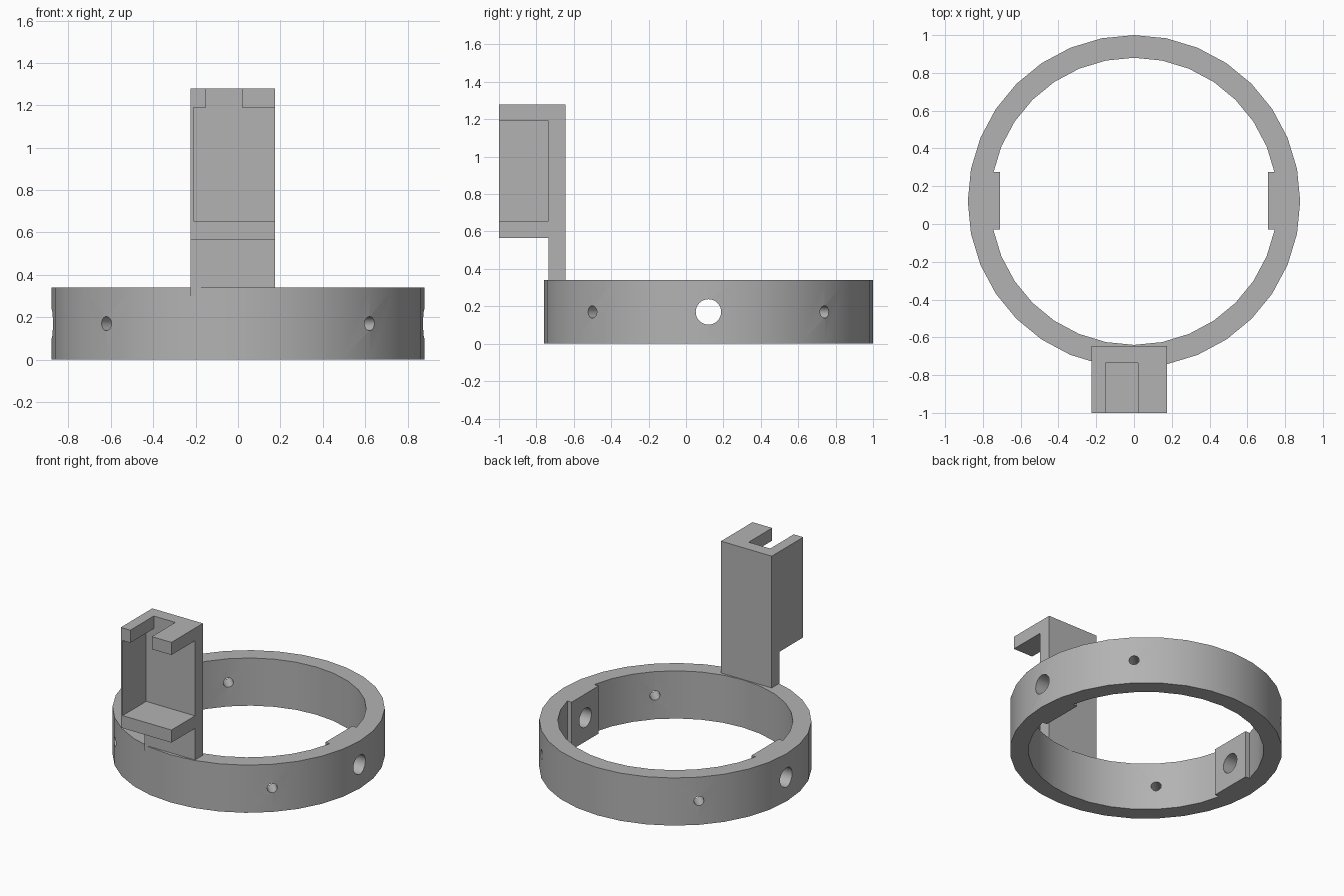
import bpy
import math
from mathutils import Vector

cube = bpy.data.objects.get("Cube")
if cube:
    bpy.data.objects.remove(cube, do_unlink=True)

grey = bpy.data.materials.new("plain grey")
grey.use_nodes = True
grey.diffuse_color = (0.45, 0.45, 0.45, 1)
grey.node_tree.nodes["Principled BSDF"].inputs["Base Color"].default_value = (0.45, 0.45, 0.45, 1)

HEIGHT = 0.34
CENTRE = Vector((0, 0.12, HEIGHT / 2))


def finish(name):
    obj = bpy.context.object
    obj.name = name
    bpy.ops.object.transform_apply(location=False, rotation=True, scale=True)
    obj.data.materials.append(grey)
    return obj


def box(name, x, y, z):
    lo, hi = Vector((x[0], y[0], z[0])), Vector((x[1], y[1], z[1]))
    bpy.ops.mesh.primitive_cube_add(size=1, location=(lo + hi) / 2)
    bpy.context.object.scale = hi - lo
    return finish(name)


def cylinder(name, radius, depth, rotation=(0, 0, 0)):
    bpy.ops.mesh.primitive_cylinder_add(vertices=32, radius=radius, depth=depth,
                                        location=CENTRE, rotation=rotation)
    return finish(name)


def cut(target, cutter):
    cutter.hide_render = True
    mod = target.modifiers.new("cut", "BOOLEAN")
    mod.operation = "DIFFERENCE"
    mod.solver = "EXACT"
    mod.object = cutter
    bpy.ops.object.select_all(action="DESELECT")
    bpy.context.view_layer.objects.active = target
    target.select_set(True)
    bpy.ops.object.modifier_apply(modifier=mod.name)
    bpy.data.objects.remove(cutter, do_unlink=True)


# Ring, whose bore leaves a flat pad standing on each side
ring = cylinder("ring", 0.88, HEIGHT)
bore = cylinder("bore_cutter", 0.76, 1)
for side in (-1, 1):
    xs = sorted((side * 0.71, side))
    cut(bore, box("pad_cutter", xs, (-0.03, 0.275), (-1, 1)))
cut(ring, bore)

# Large cross hole through the pads, small screw holes on the diagonals
cut(ring, cylinder("axle_hole_cutter", 0.068, 2.2, (0, math.pi / 2, 0)))
for angle in (45, 135):
    cut(ring, cylinder("screw_hole_cutter", 0.033, 2.2, (0, math.pi / 2, math.radians(angle))))
ring.select_set(True)
bpy.context.view_layer.objects.active = ring
bpy.ops.object.shade_smooth_by_angle(angle=math.radians(30))

# Upright post with a holder open to the front and left, slotted on top
LEFT, RIGHT = 0.175, -0.225
FRONT, FACE, BACK = -1.0, -0.735, -0.645
LOW, TOP, SHELF = 0.565, 1.28, 0.09
holder = box("post_and_holder", (RIGHT, LEFT), (FRONT, BACK), (0.3, TOP))
cut(holder, box("under_cutter", (-1, 1), (-2, FACE), (0, LOW)))
cut(holder, box("pocket_cutter", (RIGHT + 0.015, 1), (-2, FACE), (LOW + SHELF, TOP - SHELF)))
cut(holder, box("slot_cutter", (-0.15, 0.02), (-2, FACE), (1.1, 2)))
